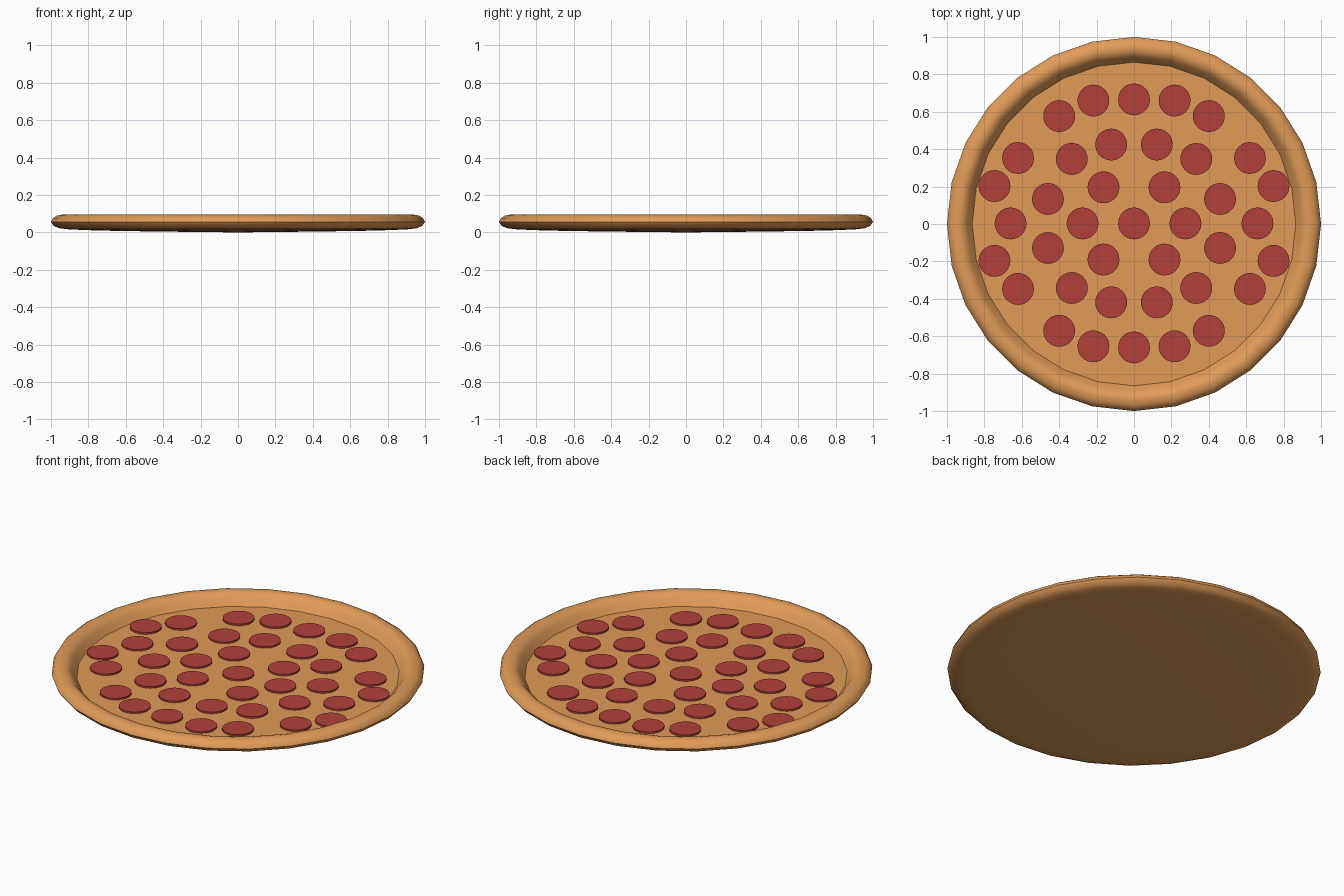
import bpy, bmesh, math

if "Cube" in bpy.data.objects:
    bpy.data.objects.remove(bpy.data.objects["Cube"])

def mat(name, c):
    m = bpy.data.materials.new(name)
    m.diffuse_color = (*c, 1)
    m.use_nodes = True
    m.node_tree.nodes["Principled BSDF"].inputs["Base Color"].default_value = m.diffuse_color
    return m

crust_mat = mat("baked crust", (0.753, 0.328, 0.098))
meat_mat = mat("pepperoni red", (0.445, 0.051, 0.041))

def lathe(name, profile, n, material, loc=(0, 0, 0), angle=60):
    """Revolve an (r, z) profile, listed from bottom to top, about z."""
    bm = bmesh.new()
    rings = []
    for r, z in profile:
        if r == 0:
            rings.append([bm.verts.new((0, 0, z))] * n)
        else:
            rings.append([bm.verts.new((r * math.cos(2 * math.pi * i / n),
                                        r * math.sin(2 * math.pi * i / n), z)) for i in range(n)])
    for a, b in zip(rings, rings[1:]):
        for i in range(n):
            j = (i + 1) % n
            quad = [a[i], a[j], b[j], b[i]]
            bm.faces.new(list(dict.fromkeys(quad)))
    bmesh.ops.recalc_face_normals(bm, faces=bm.faces)
    me = bpy.data.meshes.new(name)
    bm.to_mesh(me)
    bm.free()
    me.materials.append(material)
    ob = bpy.data.objects.new(name, me)
    ob.location = loc
    bpy.context.collection.objects.link(ob)
    bpy.context.view_layer.objects.active = ob
    ob.select_set(True)
    bpy.ops.object.shade_smooth_by_angle(angle=math.radians(angle))
    ob.select_set(False)
    return ob

# Crust: slightly domed underside, rounded rim, sunken flat floor
lathe("crust", [(0, 0), (0.45, 0.005), (0.75, 0.01), (0.9, 0.016), (0.955, 0.022),
                (0.985, 0.034), (1.0, 0.055), (0.99, 0.076), (0.97, 0.089), (0.94, 0.095),
                (0.915, 0.089), (0.895, 0.07), (0.88, 0.05), (0.865, 0.03)], 28, crust_mat)
lathe("pizza_floor", [(0.868, 0.02), (0.868, 0.03), (0, 0.03)], 28, crust_mat, angle=30)

# Pepperoni slices: one quadrant, mirrored across both axes
spots = [(0, 0), (0.275, 0), (0.66, 0), (0.163, 0.193), (0.46, 0.131), (0.122, 0.422),
         (0.333, 0.345), (0, 0.663), (0.217, 0.657), (0.4, 0.574), (0.62, 0.35), (0.746, 0.2)]
places = sorted({(sx * x + 0.0, sy * y + 0.0) for x, y in spots for sx in (1, -1) for sy in (1, -1)})
for k, (x, y) in enumerate(places):
    lathe(f"pepperoni_{k + 1}", [(0.085, 0), (0.085, 0.012), (0, 0.012)], 32, meat_mat,
          (x, y + 0.003, 0.028), 30)
